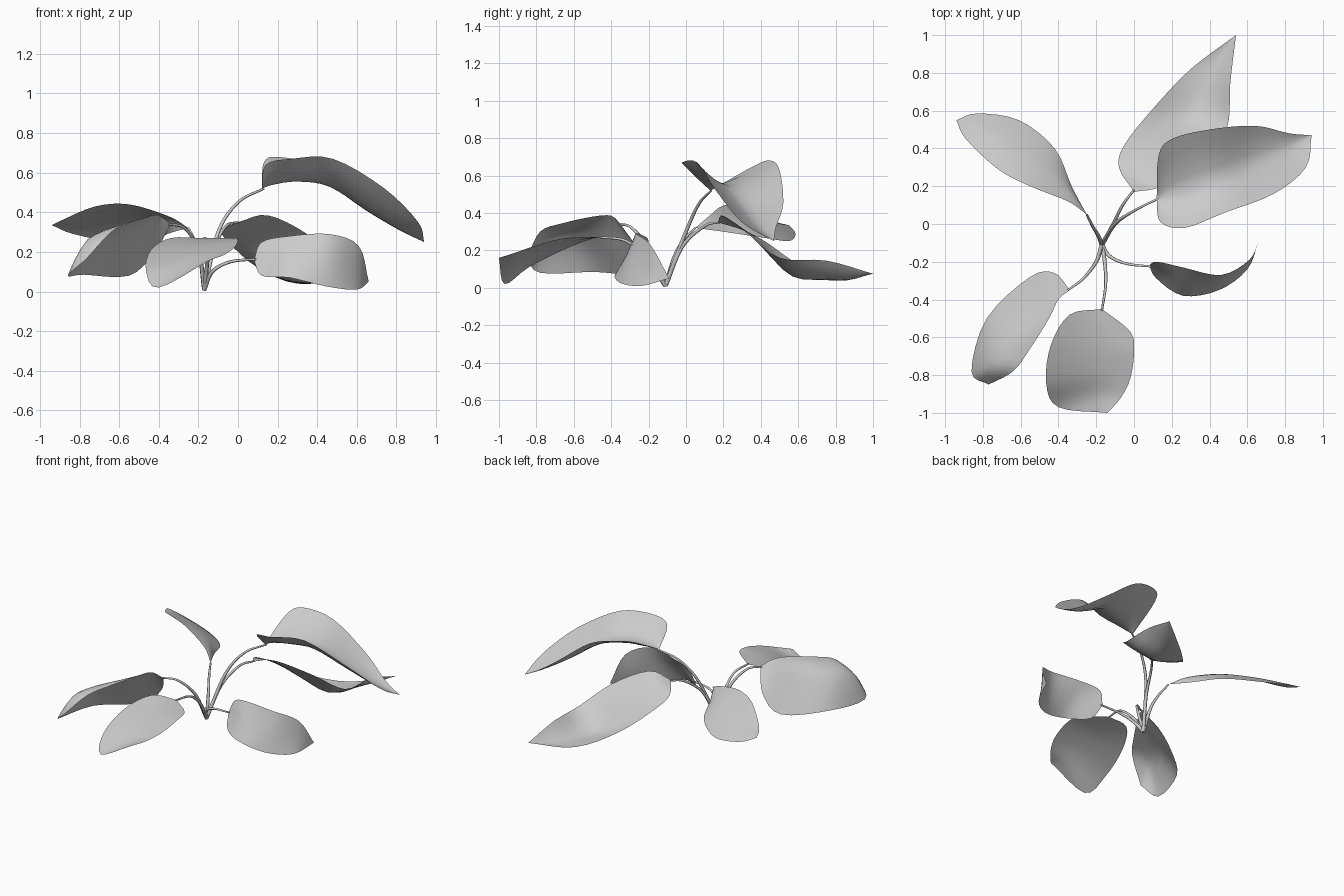
import bpy, bmesh
from mathutils import Vector

ROOT = (-0.17, -0.11, 0.01)


def spline(points, steps):
    """Catmull-Rom curve through the points."""
    p = [Vector(q) for q in points]
    p = [2 * p[0] - p[1]] + p + [2 * p[-1] - p[-2]]
    out = []
    for i in range(1, len(p) - 2):
        a, b, c, d = p[i - 1:i + 3]
        for s in range(steps):
            t = s / steps
            out.append(0.5 * (2 * b + (c - a) * t + (2 * a - 5 * b + 4 * c - d) * t * t
                              + (3 * b - a - 3 * c + d) * t ** 3))
    return out + [p[-2]]


def blade(name, base, tip, left, mid, right):
    """Leaf surface lofted through its left edge, midrib and right edge."""
    L, M, R = (spline([base] + e + [tip], 4) for e in (left, mid, right))
    n = 8
    bm = bmesh.new()
    rows = []
    for l, m, r in zip(L, M, R):
        row = []
        for j in range(n + 1):
            t = 2 * j / n - 1
            quad = l * (t * (t - 1) / 2) + m * (1 - t * t) + r * (t * (t + 1) / 2)
            fold = m.lerp(l if t < 0 else r, abs(t))
            row.append(bm.verts.new(quad * 0.6 + fold * 0.4))
        rows.append(row)
    for a, b in zip(rows, rows[1:]):
        for j in range(n):
            bm.faces.new((a[j], a[j + 1], b[j + 1], b[j]))
    bmesh.ops.remove_doubles(bm, verts=bm.verts, dist=1e-4)
    for f in bm.faces:
        f.smooth = True
    me = bpy.data.meshes.new(name)
    bm.to_mesh(me)
    bm.free()
    bpy.context.collection.objects.link(bpy.data.objects.new(name, me))


def stem(name, points):
    """Thin tapering stalk."""
    cu = bpy.data.curves.new(name, 'CURVE')
    cu.dimensions = '3D'
    cu.bevel_depth = 0.011
    cu.bevel_resolution = 1
    cu.use_fill_caps = True
    pts = spline([ROOT] + points, 6)
    sp = cu.splines.new('POLY')
    sp.points.add(len(pts) - 1)
    for i, (q, v) in enumerate(zip(sp.points, pts)):
        q.co = (*v, 1)
        q.radius = 1.1 - 0.6 * i / len(pts)
    bpy.context.collection.objects.link(bpy.data.objects.new(name, cu))


# back leaf
blade("back_leaf", (0.0, 0.17, 0.35), (0.54, 1.0, 0.075),
      [(-0.08, 0.30, 0.31), (-0.05, 0.42, 0.25), (0.10, 0.61, 0.12), (0.30, 0.82, 0.04)],
      [(0.06, 0.26, 0.345), (0.17, 0.40, 0.235), (0.30, 0.57, 0.06), (0.42, 0.80, 0.05)],
      [(0.15, 0.20, 0.385), (0.35, 0.33, 0.29), (0.49, 0.50, 0.16), (0.51, 0.75, 0.145)])
stem("back_stem", [(-0.12, -0.02, 0.22), (-0.06, 0.10, 0.33), (0.0, 0.18, 0.35)])

# tall right leaf
blade("tall_leaf", (0.12, 0.13, 0.52), (0.94, 0.47, 0.25),
      [(0.13, 0.36, 0.65), (0.20, 0.45, 0.68), (0.40, 0.50, 0.63), (0.64, 0.52, 0.45), (0.82, 0.48, 0.32)],
      [(0.18, 0.15, 0.54), (0.30, 0.19, 0.555), (0.46, 0.25, 0.53), (0.65, 0.33, 0.41), (0.82, 0.40, 0.31)],
      [(0.14, 0.01, 0.64), (0.27, -0.02, 0.67), (0.48, 0.06, 0.67), (0.74, 0.16, 0.52), (0.91, 0.30, 0.35)])
stem("tall_stem", [(-0.10, 0.0, 0.30), (0.0, 0.07, 0.45), (0.13, 0.135, 0.52)])

# back left leaf
blade("back_left_leaf", (-0.25, 0.05, 0.32), (-0.94, 0.55, 0.335),
      [(-0.35, 0.12, 0.38), (-0.55, 0.20, 0.44), (-0.72, 0.29, 0.43), (-0.89, 0.45, 0.36)],
      [(-0.33, 0.16, 0.35), (-0.48, 0.30, 0.37), (-0.66, 0.42, 0.36), (-0.83, 0.51, 0.34)],
      [(-0.33, 0.20, 0.30), (-0.42, 0.40, 0.27), (-0.61, 0.55, 0.25), (-0.83, 0.585, 0.29)])
stem("back_left_stem", [(-0.19, -0.06, 0.17), (-0.22, -0.01, 0.26), (-0.25, 0.05, 0.32)])

# front left leaf
blade("front_left_leaf", (-0.34, -0.35, 0.34), (-0.77, -0.85, 0.16),
      [(-0.40, -0.40, 0.385), (-0.45, -0.50, 0.38), (-0.55, -0.66, 0.345), (-0.64, -0.78, 0.30)],
      [(-0.42, -0.36, 0.325), (-0.55, -0.46, 0.30), (-0.71, -0.61, 0.28), (-0.77, -0.76, 0.25)],
      [(-0.42, -0.26, 0.20), (-0.55, -0.28, 0.08), (-0.78, -0.50, 0.085), (-0.86, -0.78, 0.08)])
stem("front_left_stem", [(-0.20, -0.20, 0.21), (-0.27, -0.29, 0.32), (-0.35, -0.35, 0.34)])

# front leaf
blade("front_leaf", (-0.17, -0.45, 0.27), (-0.14, -1.0, 0.16),
      [(-0.02, -0.57, 0.27), (0.0, -0.68, 0.26), (-0.02, -0.82, 0.22), (-0.07, -0.92, 0.185)],
      [(-0.18, -0.54, 0.26), (-0.19, -0.66, 0.235), (-0.20, -0.79, 0.19), (-0.19, -0.91, 0.14)],
      [(-0.34, -0.48, 0.27), (-0.44, -0.64, 0.21), (-0.465, -0.84, 0.11), (-0.40, -0.97, 0.02)])
stem("front_stem", [(-0.155, -0.20, 0.15), (-0.15, -0.32, 0.25), (-0.17, -0.46, 0.27)])

# front right leaf
blade("front_right_leaf", (0.08, -0.22, 0.16), (0.66, -0.09, 0.05),
      [(0.12, -0.29, 0.08), (0.26, -0.38, 0.07), (0.45, -0.35, 0.025), (0.60, -0.24, 0.01)],
      [(0.16, -0.26, 0.17), (0.28, -0.31, 0.18), (0.46, -0.31, 0.16), (0.61, -0.20, 0.10)],
      [(0.12, -0.20, 0.25), (0.26, -0.23, 0.28), (0.46, -0.27, 0.29), (0.61, -0.19, 0.23)])
stem("front_right_stem", [(-0.13, -0.17, 0.10), (-0.04, -0.21, 0.15), (0.09, -0.225, 0.163)])
